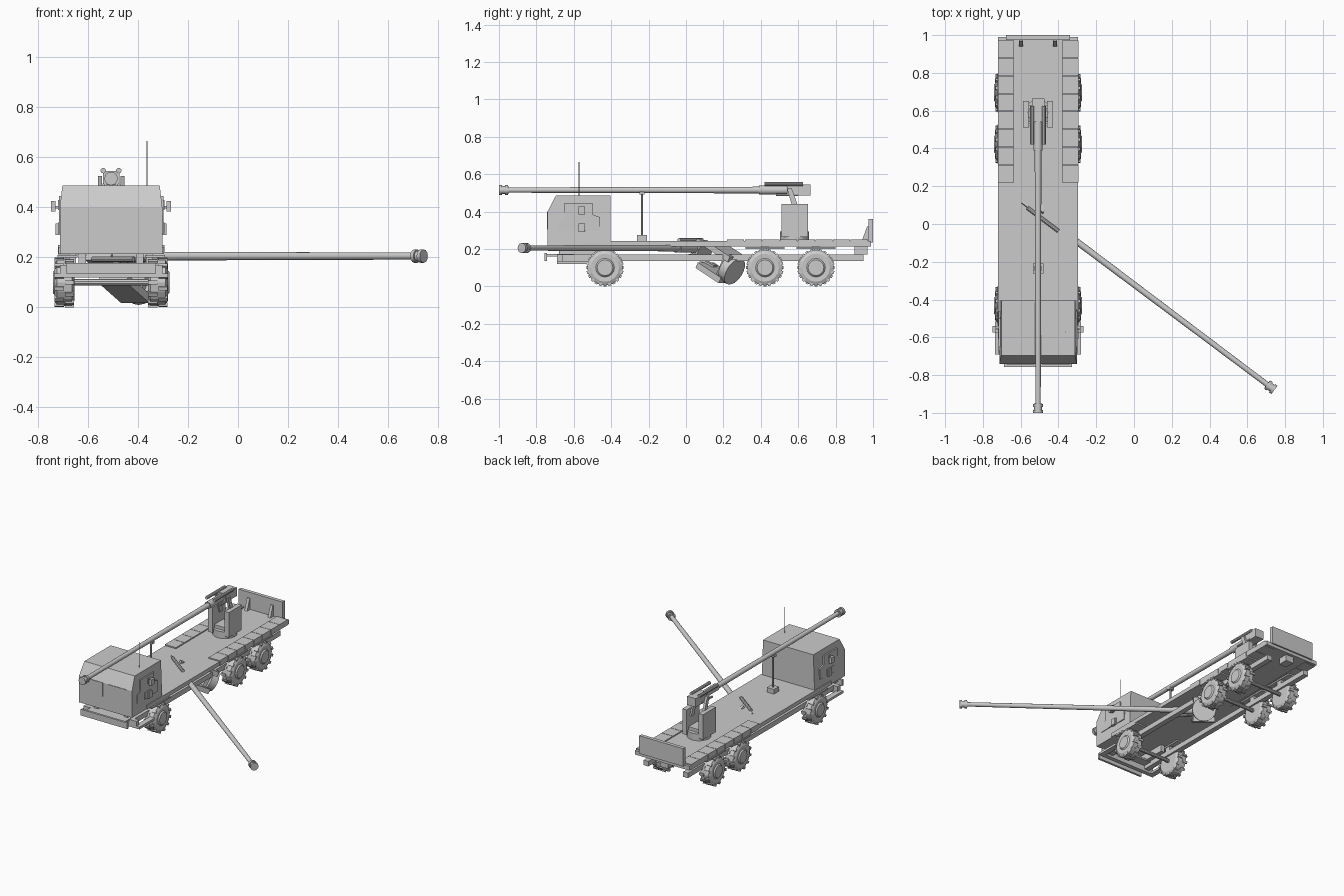
import bpy, bmesh, math
from mathutils import Matrix, Vector

if "Cube" in bpy.data.objects:
    bpy.data.objects.remove(bpy.data.objects["Cube"], do_unlink=True)

grey = bpy.data.materials.new("light_grey")
grey.use_nodes = True
grey.diffuse_color = (0.6, 0.6, 0.6, 1)
grey.node_tree.nodes["Principled BSDF"].inputs["Base Color"].default_value = (0.6, 0.6, 0.6, 1)

CX = -0.508                      # truck centre line
TRUCK = Matrix.Translation((CX, 0, 0))


def finish(name, bm, matrix=TRUCK, smooth=False):
    bmesh.ops.recalc_face_normals(bm, faces=bm.faces)
    mesh = bpy.data.meshes.new(name)
    bm.to_mesh(mesh)
    bm.free()
    mesh.materials.append(grey)
    ob = bpy.data.objects.new(name, mesh)
    bpy.context.collection.objects.link(ob)
    ob.matrix_world = matrix
    if smooth:
        bpy.ops.object.select_all(action='DESELECT')
        ob.select_set(True)
        bpy.context.view_layer.objects.active = ob
        bpy.ops.object.shade_smooth_by_angle(angle=math.radians(35))
    return ob


def add_box(bm, lo, hi, turn=Matrix()):
    lo, hi = Vector(lo), Vector(hi)
    m = turn @ Matrix.Translation((lo + hi) / 2) @ Matrix.Diagonal((*(hi - lo), 1))
    bmesh.ops.create_cube(bm, size=1, matrix=m)


def box(name, lo, hi, matrix=TRUCK):
    bm = bmesh.new()
    add_box(bm, lo, hi)
    return finish(name, bm, matrix)


def pair(name, lo, hi, matrix=TRUCK):
    """Box on the left and its mirror on the right."""
    box("left_" + name, lo, hi, matrix)
    box("right_" + name, (-hi[0], lo[1], lo[2]), (-lo[0], hi[1], hi[2]), matrix)


def rod(name, a, b, r, matrix=TRUCK, sides=16, r2=None):
    a, b = Vector(a), Vector(b)
    bm = bmesh.new()
    m = Matrix.Translation((a + b) / 2) @ (b - a).to_track_quat('Z', 'Y').to_matrix().to_4x4()
    bmesh.ops.create_cone(bm, cap_ends=True, segments=sides, radius1=r,
                          radius2=r if r2 is None else r2, depth=(b - a).length, matrix=m)
    return finish(name, bm, matrix, True)


def side_profile(name, points, x0, x1, matrix=TRUCK):
    """Extrude a (y, z) outline from x0 to x1."""
    bm = bmesh.new()
    face = bm.faces.new([bm.verts.new((x0, y, z)) for y, z in points])
    out = bmesh.ops.extrude_face_region(bm, geom=[face])["geom"]
    bmesh.ops.translate(bm, vec=(x1 - x0, 0, 0),
                        verts=[v for v in out if isinstance(v, bmesh.types.BMVert)])
    return finish(name, bm, matrix)


# Cab, narrowing slightly to the roof
cab = side_profile("cab", [(-0.74, 0.214), (-0.74, 0.4), (-0.695, 0.487), (-0.405, 0.487),
                           (-0.405, 0.214)], -0.205, 0.205)
for v in cab.data.vertices:
    if v.co.z > 0.45:
        v.co.x *= 0.95
pair("windscreen", (0.02, -0.744, 0.304), (0.168, -0.738, 0.4))
pair("mirror", (0.222, -0.575, 0.384), (0.24, -0.54, 0.426))
pair("mirror_arm", (0.2, -0.562, 0.395), (0.224, -0.552, 0.405))
pair("door_handle_box", (0.205, -0.575, 0.29), (0.222, -0.54, 0.335))
for side, label in ((1, "left"), (-1, "right")):
    side_profile(label + "_door", [(-0.685, 0.295), (-0.685, 0.35), (-0.65, 0.365), (-0.65, 0.445),
                                   (-0.5, 0.445), (-0.5, 0.385), (-0.46, 0.37), (-0.46, 0.295)],
                 side * 0.2, side * 0.209)
pair("door_slot", (0.208, -0.61, 0.295), (0.213, -0.535, 0.34))
pair("door_window", (0.208, -0.575, 0.39), (0.213, -0.555, 0.43))
rod("antenna", (0.144, -0.572, 0.48), (0.144, -0.572, 0.665), 0.0018, sides=6)

# Front bumper and side steps
box("bumper", (-0.18, -0.757, 0.135), (0.18, -0.742, 0.178))
box("bumper_bracket", (-0.15, -0.745, 0.16), (0.15, -0.6, 0.172))
box("front_cross_member", (-0.205, -0.69, 0.12), (0.205, -0.66, 0.17))
pair("step", (0.19, -0.69, 0.12), (0.228, -0.52, 0.136))
pair("cab_mount", (0.1, -0.68, 0.165), (0.13, -0.45, 0.216))

# Deck with slatted side panels
box("deck", (-0.211, -0.58, 0.214), (0.211, 0.99, 0.242))
slats = 8
pitch = (0.975 - 0.22) / slats
for i in range(slats):
    y = 0.22 + i * pitch
    pair(f"deck_slat_{i + 1}", (0.127, y, 0.212), (0.213, y + pitch - 0.003, 0.25))
box("tailgate", (-0.17, 0.975, 0.235), (0.17, 1.0, 0.36))
for side in (-1, 1):
    x = side * 0.09
    side_profile("tailgate_brace", [(0.94, 0.242), (0.978, 0.242), (0.978, 0.32), (0.968, 0.32)],
                 x - 0.01, x + 0.01)

# Chassis rails
pair("chassis_rail", (0.135, -0.69, 0.135), (0.172, 0.95, 0.17))
for i, y in enumerate((-0.433, 0.422, 0.695)):
    pair(f"rail_post_{i + 1}", (0.14, y - 0.02, 0.165), (0.168, y + 0.02, 0.216))
box("rear_hitch", (-0.03, 0.9, 0.17), (0.03, 0.97, 0.216))


# Wheels: tyre with lugs, hub and mudguard
def wheel(label, side, y):
    place = TRUCK @ Matrix.Translation((side * 0.187, y, 0.1))
    if side < 0:
        place = place @ Matrix.Rotation(math.pi, 4, 'Z')
    bm = bmesh.new()
    outline = [(-0.04, 0.0), (-0.04, 0.075), (-0.03, 0.095), (0.03, 0.095), (0.04, 0.075),
               (0.038, 0.05), (0.046, 0.042), (0.046, 0.0)]
    verts = [bm.verts.new((x, 0, r)) for x, r in outline]
    edges = [bm.edges.new(e) for e in zip(verts, verts[1:])]
    bmesh.ops.spin(bm, geom=verts + edges, cent=(0, 0, 0), axis=(1, 0, 0),
                   angle=math.tau, steps=16, use_merge=True)
    bmesh.ops.remove_doubles(bm, verts=bm.verts, dist=0.0002)
    for i in range(24):
        turn = Matrix.Rotation(math.tau * i / 24, 4, 'X')
        x = 0.002 if i % 2 else -0.039
        add_box(bm, (x, -0.008, 0.085), (x + 0.037, 0.008, 0.1), turn)
    finish(label + "_wheel", bm, place)


for axle, y in (("front", -0.433), ("middle", 0.422), ("rear", 0.695)):
    for side, label in ((1, "left"), (-1, "right")):
        wheel(f"{label}_{axle}", side, y)
    rod(axle + "_axle", (-0.17, y, 0.1), (0.17, y, 0.1), 0.013, sides=10)
    pair(axle + "_mudguard", (0.135, y - 0.105, 0.2), (0.215, y + 0.105, 0.21))

# Barrel travel rest
box("rest_base", (-0.028, -0.262, 0.24), (0.028, -0.208, 0.275))
rod("rest_post", (0, -0.235, 0.27), (0, -0.235, 0.5), 0.006, sides=8)
box("rest_clamp", (-0.018, -0.248, 0.49), (0.018, -0.222, 0.505))


# Gun assembly, built about its trunnion with the barrel along -y
def gun(prefix, m):
    rod(prefix + "_turntable", (0, 0, -0.27), (0, 0, -0.222), 0.078, m, 16)
    pair(prefix + "_side_shield", (0.047, -0.07, -0.25), (0.08, 0.072, -0.075), m)
    box(prefix + "_cradle_floor", (-0.05, -0.05, -0.23), (0.05, 0.05, -0.2), m)
    for s in (-1, 1):
        x = s * 0.045
        side_profile(prefix + "_lift_arm", [(-0.04, 0.01), (-0.015, 0.01), (0.035, -0.13),
                                            (0.0, -0.13)], x - 0.008, x + 0.008, m)
        rod(prefix + "_recoil_tube", (s * 0.031, -0.16, 0.032), (s * 0.031, 0.045, 0.032),
            0.011, m, 10)
        rod(prefix + "_lower_tube", (s * 0.031, -0.1, -0.026), (s * 0.031, 0.02, -0.026),
            0.007, m, 8)
    box(prefix + "_breech", (-0.033, -0.04, -0.03), (0.033, 0.085, 0.03), m)
    rod(prefix + "_sleeve", (0, -0.19, 0), (0, -0.03, 0), 0.024, m)
    rod(prefix + "_barrel", (0, -1.56, 0), (0, -0.1, 0), 0.014, m, r2=0.018)
    for y in (-1.58, -1.548):
        rod(prefix + "_muzzle_ring", (0, y, 0), (0, y + 0.016, 0), 0.027, m, 12)
    rod(prefix + "_muzzle", (0, -1.575, 0), (0, -1.53, 0), 0.021, m, 12)


gun("deck_gun", Matrix.Translation((CX, 0.58, 0.515)))
gun("lower_gun", Matrix.Translation((-0.52, 0.07, 0.205))
    @ Matrix.Rotation(math.radians(53.1), 4, 'Z') @ Matrix.Rotation(math.radians(-62), 4, 'Y'))
